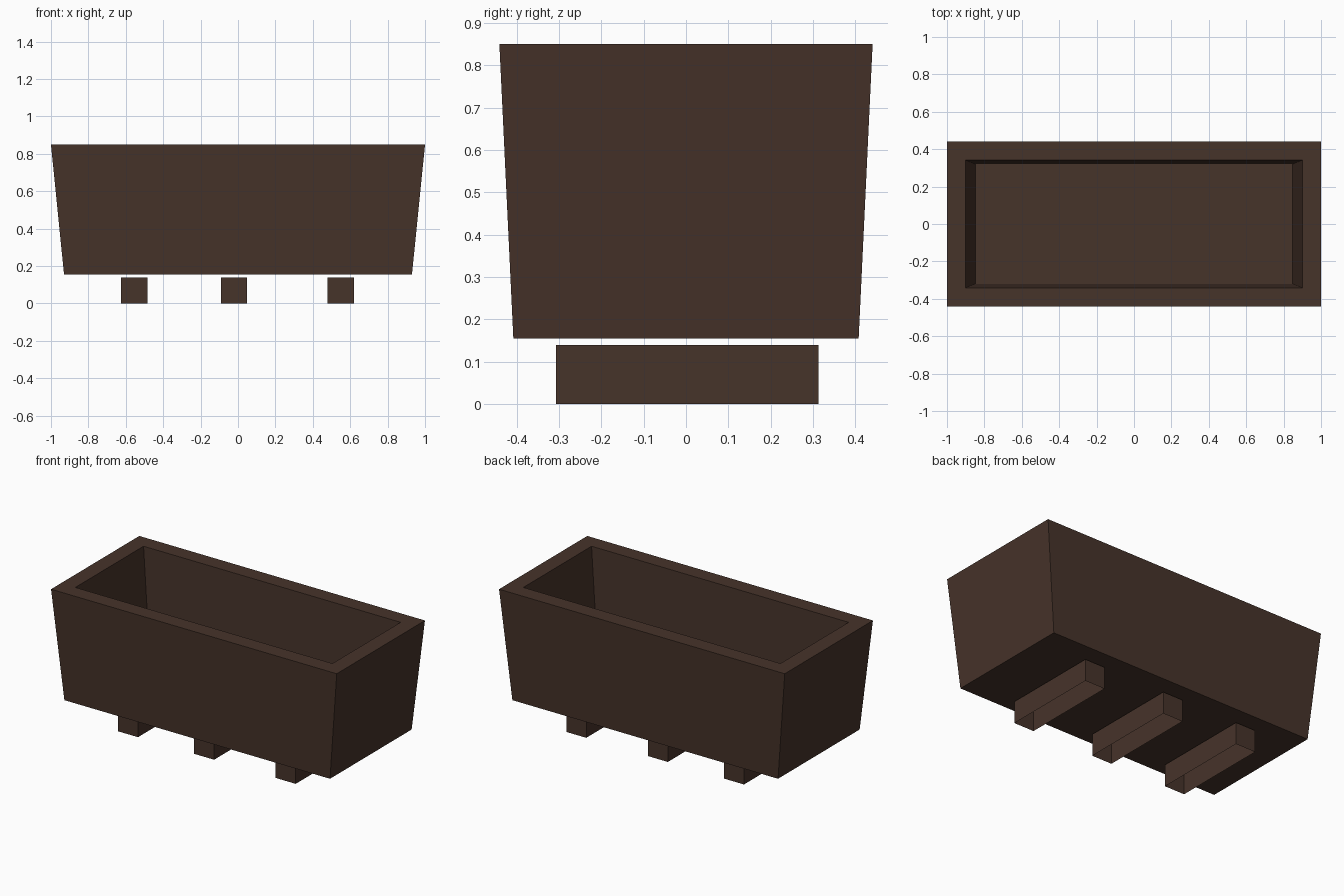
import bpy
import bmesh

if "Cube" in bpy.data.objects:
    bpy.data.objects.remove(bpy.data.objects["Cube"], do_unlink=True)

# Dark wood
wood = bpy.data.materials.new("dark_brown_wood")
wood.use_nodes = True
color = (0.062, 0.033, 0.023, 1)
wood.diffuse_color = color
bsdf = wood.node_tree.nodes["Principled BSDF"]
bsdf.inputs["Base Color"].default_value = color
bsdf.inputs["Roughness"].default_value = 0.8


def add_object(name, bm):
    mesh = bpy.data.meshes.new(name)
    bm.to_mesh(mesh)
    bm.free()
    mesh.materials.append(wood)
    obj = bpy.data.objects.new(name, mesh)
    bpy.context.collection.objects.link(obj)
    return obj


def ring(bm, x, y, z):
    """Rectangle of vertices with half sizes x and y at height z."""
    return [bm.verts.new((sx * x, sy * y, z))
            for sx, sy in ((-1, -1), (1, -1), (1, 1), (-1, 1))]


# Tapered trough: outer bottom, outer rim, inner rim, inner floor
bm = bmesh.new()
sections = [(0.93, 0.408, 0.154), (1.0, 0.441, 0.85),
            (0.90, 0.341, 0.85), (0.847, 0.32, 0.255)]
rings = [ring(bm, *s) for s in sections]
for low, high in zip(rings, rings[1:]):
    for i in range(4):
        j = (i + 1) % 4
        bm.faces.new((low[i], low[j], high[j], high[i]))
bm.faces.new(rings[0][::-1])
bm.faces.new(rings[-1])
add_object("planter_trough", bm)

# Support blocks running front to back, open underneath
for name, x in (("right", -0.555), ("middle", -0.022), ("left", 0.549)):
    bm = bmesh.new()
    bmesh.ops.create_cube(bm, size=1)
    bmesh.ops.scale(bm, vec=(0.14, 0.62, 0.139), verts=bm.verts)
    bm.normal_update()
    underside = [f for f in bm.faces if f.normal.z < -0.5]
    bmesh.ops.delete(bm, geom=underside, context='FACES_ONLY')
    block = add_object(name + "_support_block", bm)
    block.location = (x, 0.003, 0.0695)
